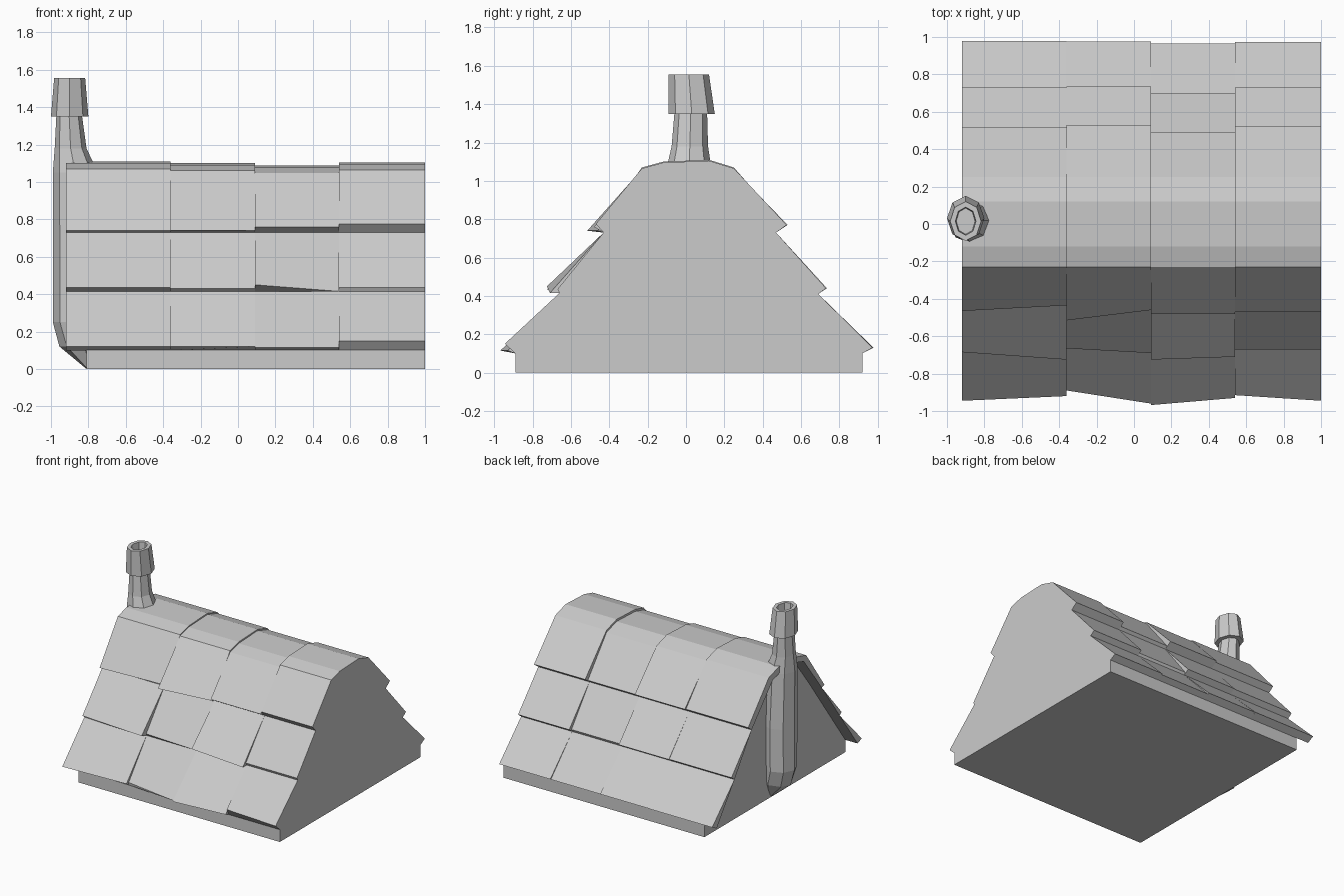
import bpy
from math import cos, sin, tau

if "Cube" in bpy.data.objects:
    bpy.data.objects.remove(bpy.data.objects["Cube"])


def loft(name, rings):
    """Closed solid skinned through rings with equal point counts."""
    n = len(rings[0])
    verts = [p for ring in rings for p in ring]
    faces = [(a * n + i, a * n + (i + 1) % n, (a + 1) * n + (i + 1) % n, (a + 1) * n + i)
             for a in range(len(rings) - 1) for i in range(n)]
    faces += [tuple(reversed(range(n))), tuple(range(len(verts) - n, len(verts)))]
    mesh = bpy.data.meshes.new(name)
    mesh.from_pydata(verts, [], faces)
    obj = bpy.data.objects.new(name, mesh)
    bpy.context.collection.objects.link(obj)
    bpy.context.view_layer.objects.active = obj
    bpy.ops.object.mode_set(mode='EDIT')
    bpy.ops.mesh.select_all(action='SELECT')
    bpy.ops.mesh.normals_make_consistent(inside=False)
    bpy.ops.object.mode_set(mode='OBJECT')
    return obj


def section(x, profile):
    return [(x, y, z) for y, z in profile]


def oval(cx, cy, rx, ry, z):
    return [(cx + rx * cos(tau * i / 8), cy + ry * sin(tau * i / 8), z) for i in range(8)]


# Gable walls and roof core, set in from the overhanging tiles on the left
front_steps = [(-0.89, 0.10), (-0.66, 0.415), (-0.43, 0.73)]
back_steps = [(0.92, 0.10), (0.69, 0.41), (0.47, 0.73)]
ridge_under = [(-0.20, 1.03), (-0.10, 1.06), (0.10, 1.06), (0.20, 1.03)]
core = [(-0.89, 0)] + front_steps + ridge_under + back_steps[::-1] + [(0.92, 0)]
loft("house_body", [section(-0.81, core), section(1.0, core)])

# Roof tile columns; each front lip is (y left, y right, z left, z right)
columns = [-0.92, -0.36, 0.09, 0.54, 1.0]
front_lips = [
    [(-.945, -.92, .12, .12), (-.89, -.96, .12, .12), (-.968, -.93, .115, .115), (-.915, -.945, .15, .15)],
    [(-.685, -.725, .435, .435), (-.665, -.69, .43, .43), (-.725, -.71, .45, .415), (-.67, -.67, .435, .435)],
    [(-.465, -.435, .74, .74), (-.515, -.46, .74, .74), (-.48, -.48, .76, .76), (-.47, -.47, .775, .775)],
]
back_lips = [
    [(.978, .13), (.975, .13), (.965, .125), (.973, .13)],
    [(.73, .44), (.735, .44), (.70, .43), (.73, .44)],
    [(.515, .765), (.53, .77), (.49, .75), (.525, .77)],
]
ridge_heights = [1.11, 1.10, 1.088, 1.105]

for c in range(4):
    ends = columns[c], columns[c + 1]
    # Lower two rows of wedge-shaped tiles on both slopes
    for r in range(2):
        rings = []
        for e in range(2):
            lip = front_lips[r][c]
            rings.append(section(ends[e], [front_steps[r], (lip[e], lip[2 + e]), front_steps[r + 1]]))
        loft(f"front_tile_{r}_{c}", rings)
        wedge = [back_steps[r], back_lips[r][c], back_steps[r + 1]]
        loft(f"back_tile_{r}_{c}", [section(x, wedge) for x in ends])
    # Top row is one rounded saddle over the ridge
    h = ridge_heights[c]
    rings = []
    for e in range(2):
        lip = front_lips[2][c]
        outer = [(lip[e], lip[2 + e]), (-0.23, h - 0.04), (-0.12, h - 0.01),
                 (0.12, h), (0.25, h - 0.04), back_lips[2][c]]
        rings.append(section(ends[e], [front_steps[2]] + outer + [back_steps[2]] + ridge_under[::-1]))
    loft(f"ridge_tile_{c}", rings)

# Chimney flue running up the left gable
loft("chimney_flue", [
    oval(-0.79, 0.02, 0.02, 0.05, 0.0),
    oval(-0.82, 0.02, 0.135, 0.10, 0.12),
    oval(-0.86, 0.02, 0.13, 0.125, 0.25),
    oval(-0.86, 0.02, 0.13, 0.13, 0.60),
    oval(-0.87, 0.015, 0.12, 0.12, 1.05),
    oval(-0.895, 0.02, 0.085, 0.095, 1.18),
    oval(-0.903, 0.025, 0.068, 0.085, 1.36)])

# Chimney pot with recessed opening
loft("chimney_pot", [
    oval(-0.90, 0.03, 0.10, 0.12, 1.35),
    oval(-0.90, 0.015, 0.083, 0.105, 1.555),
    oval(-0.90, 0.015, 0.055, 0.075, 1.555),
    oval(-0.90, 0.015, 0.05, 0.07, 1.49)])
